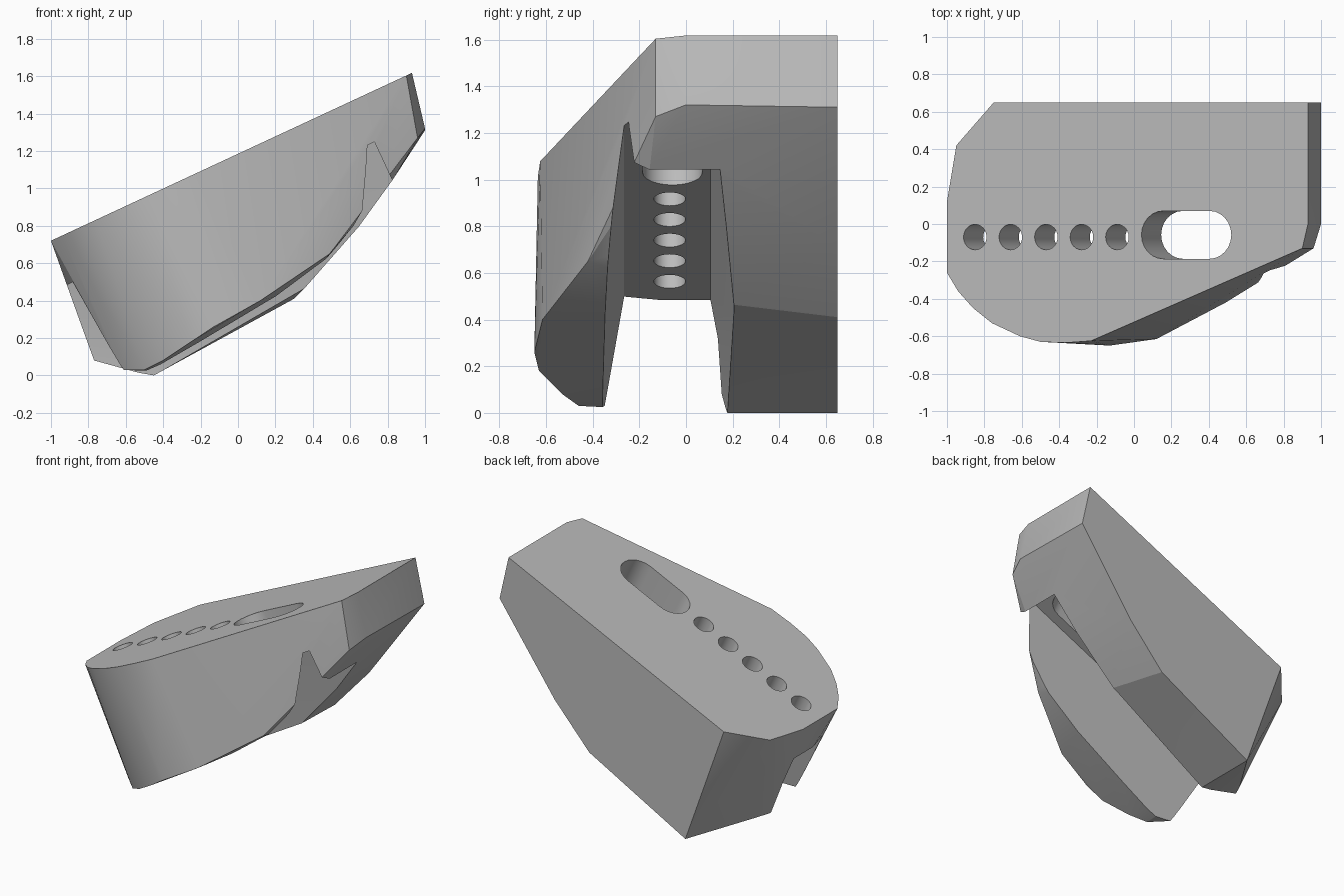
import bpy, bmesh, math
from mathutils import Vector

if "Cube" in bpy.data.objects:
    bpy.data.objects.remove(bpy.data.objects["Cube"], do_unlink=True)

grey = bpy.data.materials.new("plain_grey")
grey.use_nodes = True
grey.diffuse_color = (0.5, 0.5, 0.5, 1)
grey.node_tree.nodes["Principled BSDF"].inputs["Base Color"].default_value = (0.5, 0.5, 0.5, 1)

SLOPE = 0.465
TILT = math.atan(SLOPE)
ALONG = Vector((math.cos(TILT), 0, math.sin(TILT)))
DOWN = Vector((math.sin(TILT), 0, -math.cos(TILT)))
SIDE = Vector((0, 1, 0))


def hull_object(name, points):
    """Solid wrapped tightly around a set of points."""
    bm = bmesh.new()
    verts = [bm.verts.new(p) for p in points]
    res = bmesh.ops.convex_hull(bm, input=verts)
    spare = {v for v in res["geom_interior"] + res["geom_unused"]
             if isinstance(v, bmesh.types.BMVert) and v.is_valid}
    bmesh.ops.delete(bm, geom=list(spare), context='VERTS')
    bmesh.ops.dissolve_limit(bm, angle_limit=0.01, verts=bm.verts, edges=bm.edges)
    bmesh.ops.recalc_face_normals(bm, faces=bm.faces)
    mesh = bpy.data.meshes.new(name)
    bm.to_mesh(mesh)
    bm.free()
    mesh.materials.append(grey)
    obj = bpy.data.objects.new(name, mesh)
    bpy.context.collection.objects.link(obj)
    return obj


def on_top(x):
    return 0.72 + (x + 1) * SLOPE


# Faceted body: outline of the sloping deck, end face, and underside corners
deck = [(-1, .12), (-.95, .42), (-.75, .65), (.93, .65), (.93, 0), (.9, -.13),
        (-.23, -.625), (-.37, -.635), (-.5, -.63), (-.61, -.6), (-.76, -.53),
        (-.86, -.45), (-.94, -.36), (-1, -.26)]
end_face = [(1, .65, 1.31), (1, 0, 1.32), (.96, -.13, 1.27), (.83, -.155, 1.05), (.83, .15, 1.05)]
back_rail = [(.57, .65, .71), (.65, .15, .8), (.3, .65, .41), (.36, .15, .47),
             (-.45, .65, 0), (-.45, .15, 0), (-.72, .25, .07), (-.77, .15, .08)]
front_rail = [(-.62, -.34, .03), (-.5, -.46, .03), (-.4, -.53, .08), (-.25, -.63, .18),
              (-.13, -.65, .26), (.12, -.615, .4), (.49, -.42, .65), (.49, -.33, .65)]
body = hull_object("wedge_body", [(x, y, on_top(x)) for x, y in deck]
                   + end_face + back_rail + front_rail)

# Drafted channel along the underside, closed at the high end
start = Vector((-.94, 0, .472))
channel = []
for u, right_low in ((-.5, .16), (1.841, .25)):
    for depth, y0, y1 in ((0, -.265, .105), (.8, -.389, right_low)):
        for y in (y0, y1):
            channel.append(start + ALONG * u + DOWN * depth + SIDE * y)
cutters = [hull_object("channel_cutter", channel)]


def bore(name, x, y, radius, half_length, sides):
    """Round or oblong cutter square to the deck."""
    centre = Vector((x, y, on_top(x)))
    points = []
    for i in range(sides + 1):
        a = math.pi * i / sides
        for end in (1, -1):
            flat = ALONG * end * (half_length + radius * math.sin(a)) + SIDE * radius * math.cos(a)
            points += [centre + flat + DOWN * d for d in (-.1, .38)]
    if half_length == 0:   # both halves share their end points
        points = points[:-2]
        points = points[:2] + points[4:]
    return hull_object(name, points)


# Peg holes and the long slot
for i in range(5):
    cutters.append(bore("hole_cutter", -.85 + .19 * i, -.07, .068, 0, 12))
cutters.append(bore("slot_cutter", .28, -.058, .128, .137, 12))

for cutter in cutters:
    cutter.hide_render = True
    cutter.hide_set(True)
    mod = body.modifiers.new(cutter.name, 'BOOLEAN')
    mod.operation = 'DIFFERENCE'
    mod.solver = 'EXACT'
    mod.object = cutter

# Apply the cuts, then remove the helpers
bpy.context.view_layer.objects.active = body
body.select_set(True)
for mod in list(body.modifiers):
    bpy.ops.object.modifier_apply(modifier=mod.name)
for cutter in cutters:
    bpy.data.objects.remove(cutter, do_unlink=True)
bpy.ops.object.shade_smooth_by_angle(angle=math.radians(18))
